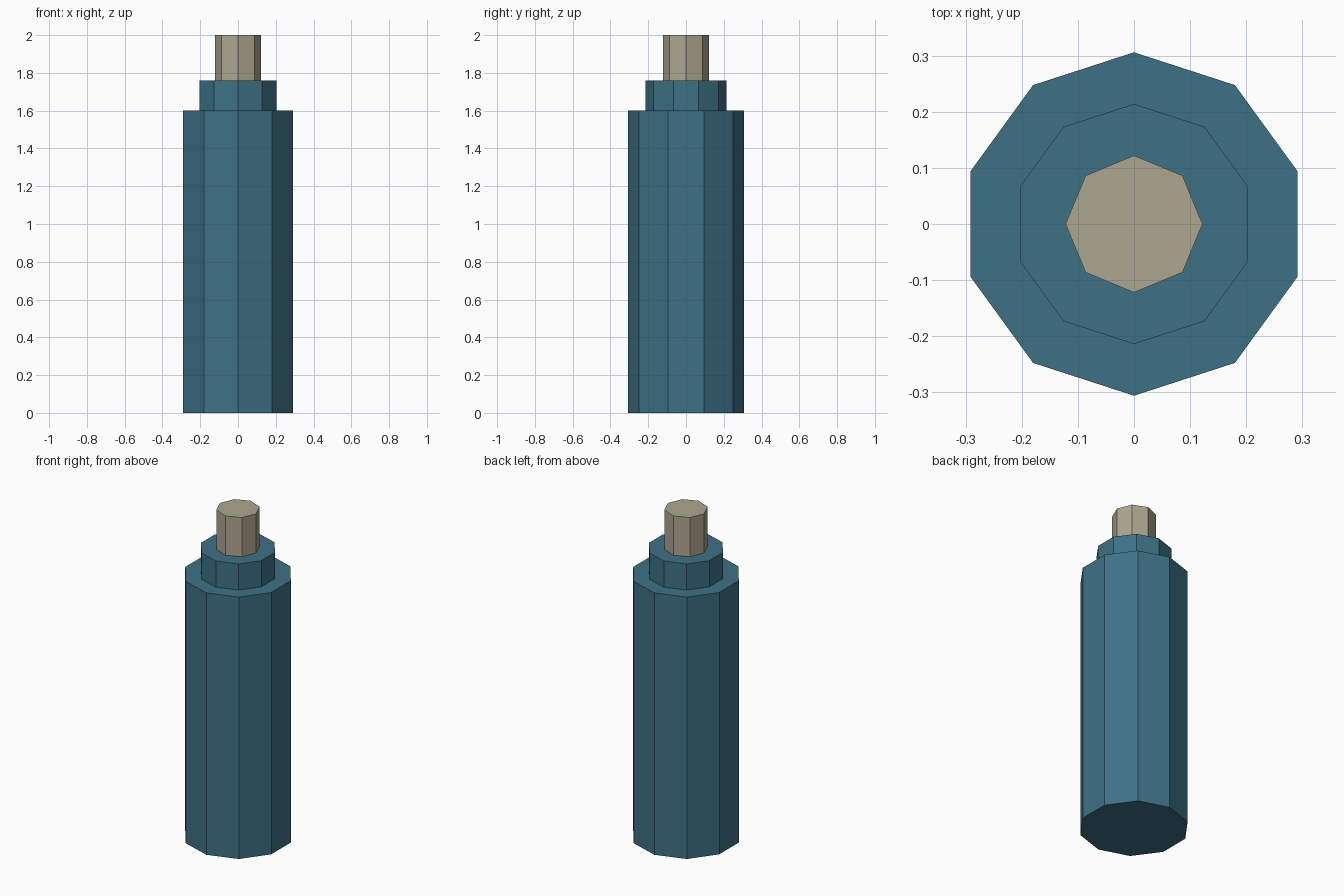
import bpy, bmesh
from math import sin, cos, tau

if "Cube" in bpy.data.objects:
    bpy.data.objects.remove(bpy.data.objects["Cube"])


def material(name, color):
    mat = bpy.data.materials.new(name)
    mat.diffuse_color = (*color, 1)
    mat.use_nodes = True
    mat.node_tree.nodes["Principled BSDF"].inputs["Base Color"].default_value = mat.diffuse_color
    return mat


def turned(name, sides, profile, mat):
    """Closed faceted solid from (radius, z) rings, with a corner on +y."""
    bm = bmesh.new()
    rings = [[bm.verts.new((r * sin(tau * i / sides), r * cos(tau * i / sides), z))
              for i in range(sides)] for r, z in profile]
    for low, high in zip(rings, rings[1:]):
        for i in range(sides):
            j = (i + 1) % sides
            bm.faces.new((low[i], low[j], high[j], high[i]))
    bm.faces.new(rings[0])
    bm.faces.new(rings[-1])
    bmesh.ops.recalc_face_normals(bm, faces=bm.faces)
    mesh = bpy.data.meshes.new(name)
    bm.to_mesh(mesh)
    bm.free()
    mesh.materials.append(mat)
    obj = bpy.data.objects.new(name, mesh)
    bpy.context.collection.objects.link(obj)
    return obj


teal = material("teal", (0.048, 0.165, 0.235))
tan = material("tan", (0.42, 0.38, 0.28))

# Ten-sided body with its stepped collar
turned("body", 10, [(0.306, 0), (0.306, 1.6), (0.214, 1.6), (0.214, 1.76)], teal)

# Eight-sided tip
turned("tip", 8, [(0.122, 1.76), (0.122, 2.0)], tan)
